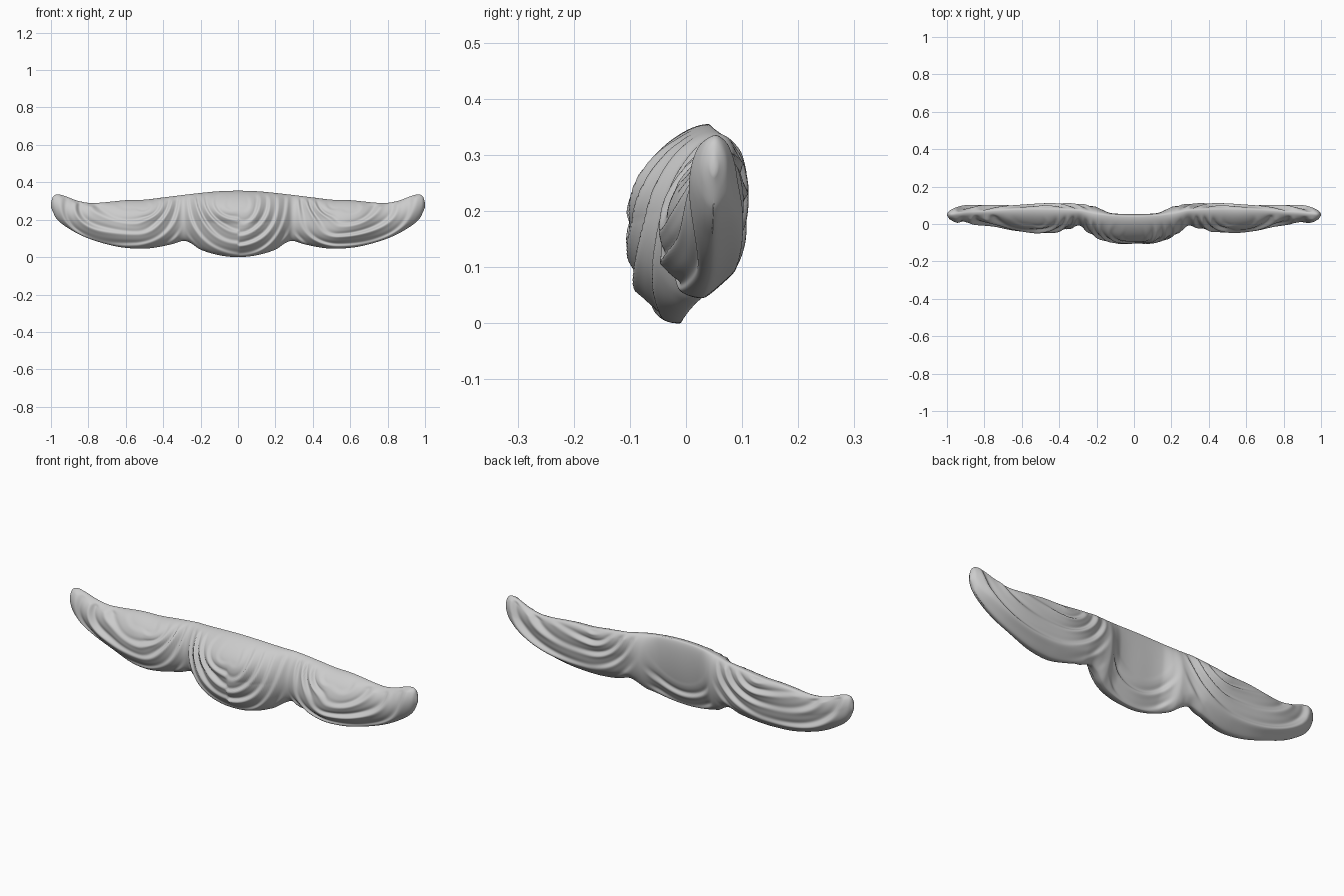
import bpy, bmesh, math

if "Cube" in bpy.data.objects:
    bpy.data.objects.remove(bpy.data.objects["Cube"])

NX, NS = 360, 80          # stations along the length, samples per face of a section


def curve(pts):
    """Smooth interpolation through (x, value) points, mirrored in x."""
    n = len(pts)
    m = []
    for i in range(n):
        if i == 0:
            m.append(0.0)
        else:
            a, b = pts[i - 1], pts[min(i + 1, n - 1)]
            m.append((b[1] - a[1]) / (b[0] - a[0]))

    def f(x):
        x = abs(x)
        for i in range(n - 1):
            (x0, v0), (x1, v1) = pts[i], pts[i + 1]
            if x <= x1 or i == n - 2:
                h = x1 - x0
                t = min(1, (x - x0) / h)
                return ((2*t**3 - 3*t*t + 1) * v0 + (t**3 - 2*t*t + t) * h * m[i]
                        + (3*t*t - 2*t**3) * v1 + (t**3 - t*t) * h * m[i + 1])
    return f


# outline and depth of the valance
z_top = curve([(0, .355), (.1, .352), (.2, .343), (.4, .319), (.5, .307), (.6, .304), (.78, .289),
               (.86, .302), (.93, .328), (.97, .335), (.99, .322), (1, .29)])
z_bot = curve([(0, 0), (.1, .01), (.2, .04), (.25, .073), (.29, .087), (.35, .07),
               (.45, .05), (.53, .045), (.65, .057), (.8, .1), (.9, .15), (.97, .205), (1, .265)])
y_top = curve([(0, .04), (.2, .05), (.3, .07), (.6, .075), (.85, .062), (1, .05)])
y_bot = curve([(0, -.012), (.15, -.002), (.29, .045), (.53, .03), (.8, .045), (1, .05)])
y_front = curve([(0, -.097), (.1, -.091), (.2, -.066), (.26, -.03), (.29, -.008), (.33, -.016),
                 (.42, -.036), (.53, -.043), (.65, -.028), (.75, -.004), (.85, .006),
                 (.95, .012), (.985, .025), (1, .045)])
y_back = curve([(0, .045), (.12, .05), (.17, .072), (.21, .092), (.35, .1), (.5, .097),
                (.8, .092), (.95, .084), (.985, .073), (1, .055)])


def step(a, b, x):
    t = max(0, min(1, (x - a) / (b - a)))
    return t * t * (3 - 2 * t)


def ridge(p):
    """Rounded fold with one steep side."""
    a = 2 * math.pi * p
    return math.sin(a + .6 * math.sin(a))


def front_fold(x, z):
    ax = abs(x)
    edge = step(0, .05, abs(ax - .29)) * (1 - step(.95, 1, ax))
    if ax < .29:                                   # centre swag
        u, v, n = x / .29, (z - .31) / .31, 5.3
    else:                                          # side swags
        d = ax - .54
        u, v, n = d / (.46 if d > 0 else .25), (z - .3) / .255, 4.4
    r, a = math.hypot(u, v), math.atan2(u, -v)
    ph = 1.3 if x > 0 else 0
    wob = .2 * math.sin(2.3 * a + 4 * r + ph) + .1 * math.sin(4 * a + 9 * r)
    vary = .75 + .35 * math.sin(3 * a + 7 * r + ph)          # folds swell and die out
    soft = 1 - .6 * step(1.3, 2.2, abs(a))
    return .0105 * edge * soft * vary * step(.1, .5, r) * ridge(r * n + wob)


def back_fold(x, z):
    ax = abs(x)
    if ax < .2:                                    # hem curl behind the centre swag
        r = math.hypot(x / .3, (z - .36) / .36)
        return -.007 * (1 - step(.14, .2, ax)) * step(.6, .8, r) * ridge(r * 5)
    d = ax - .5
    u, v = d / (.5 if d > 0 else .3), (z - .36) / .3
    r, a = math.hypot(u, v), math.atan2(u, -v)
    k = step(.2, .3, ax) * (1 - step(.93, 1, ax))
    vary = .75 + .35 * math.sin(3 * a + 6 * r)
    return -.009 * k * vary * ridge(r * 4.6 + .25 * math.sin(2 * a + 3 * r))


def section(x):
    """Closed loop: down the front face, up the back face."""
    zt, zb, yt, yb = z_top(x), z_bot(x), y_top(x), y_bot(x)
    ym = (yt + yb) / 2
    loop = []
    for side in (0, 1):
        for j in range(NS):
            t = j / NS
            if side:
                t = 1 - t
            s = (1 - math.cos(math.pi * t)) / 2
            z = zt + (zb - zt) * s
            w = max(0, math.sin(math.pi * s))
            fade = step(0, .12, s) * (.35 + .65 * step(0, .15, 1 - s))
            if side:
                # fuller towards the lower back
                low = .012 * step(.45, .8, s) * step(0, .2, 1 - s) * step(.2, .35, abs(x)) * (1 - step(.9, 1, abs(x)))
                y = yt + (yb - yt) * s + (y_back(x) - ym) * w ** .5 - fade * back_fold(x, z) + low
            else:
                y = yt + (yb - yt) * s + (y_front(x) - ym) * w ** .5 - fade * front_fold(x, z)
                # fuller towards the upper front of the centre swag
                y -= .014 * math.sin(math.pi * min(1, s * 2)) * (1 - step(.1, .27, abs(x)))
            loop.append((x, y, z))
    return loop


# draped body: lofted sections with closed tips
bm = bmesh.new()
rings = []
for i in range(NX + 1):
    u = 2 * i / NX - 1
    x = .55 * u + .45 * math.sin(u * math.pi / 2)
    rings.append([bm.verts.new(p) for p in section(x)])
for a, b in zip(rings, rings[1:]):
    for j in range(2 * NS):
        k = (j + 1) % (2 * NS)
        bm.faces.new((a[j], a[k], b[k], b[j]))
bm.faces.new(rings[0])
bm.faces.new(rings[-1])
bmesh.ops.recalc_face_normals(bm, faces=bm.faces)
for f in bm.faces:
    f.smooth = True
mesh = bpy.data.meshes.new("swag_valance")
bm.to_mesh(mesh)
bm.free()
body = bpy.data.objects.new("swag_valance", mesh)
bpy.context.collection.objects.link(body)
